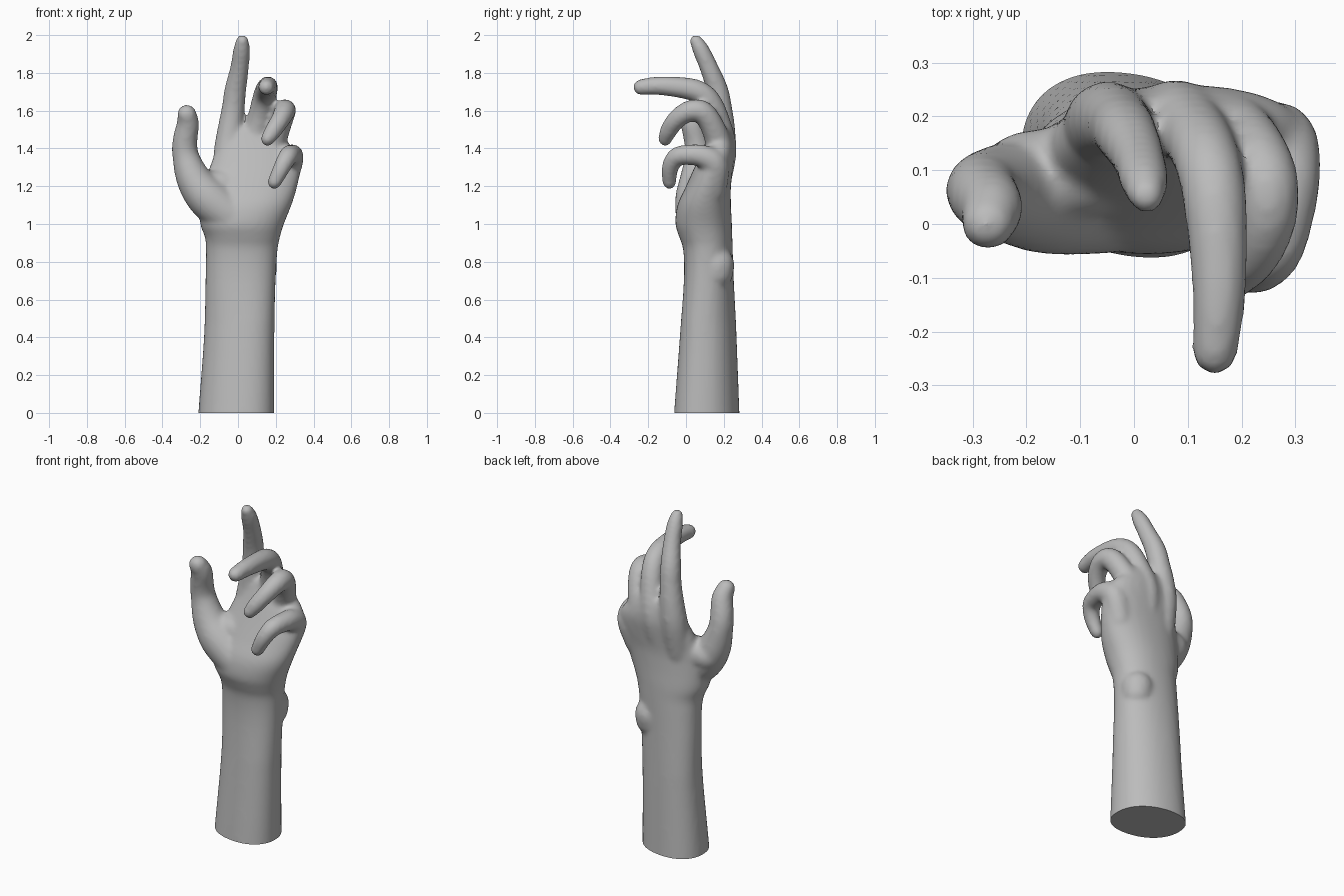
import bpy, bmesh, math
from mathutils import Vector

if "Cube" in bpy.data.objects:
    bpy.data.objects.remove(bpy.data.objects["Cube"])


def spline(points, steps):
    """Catmull-Rom samples through tuples of any length."""
    p = [points[0]] + points + [points[-1]]
    out = []
    for i in range(1, len(p) - 2):
        for s in range(steps):
            t = s / steps
            out.append([0.5 * (2 * b + (c - a) * t + (2 * a - 5 * b + 4 * c - d) * t * t
                               + (3 * b - a - 3 * c + d) * t ** 3)
                        for a, b, c, d in zip(*p[i - 1:i + 3])])
    out.append(list(points[-1]))
    return out


def skin_loops(bm, loops):
    """Closed surface through equal rings of points."""
    rings = [[bm.verts.new(co) for co in loop] for loop in loops]
    n = len(rings[0])
    for lo, hi in zip(rings, rings[1:]):
        for i in range(n):
            j = (i + 1) % n
            bm.faces.new((lo[i], lo[j], hi[j], hi[i]))
    bm.faces.new(rings[0][::-1])
    bm.faces.new(rings[-1])


def loft(bm, sections, sides=48, power=2.2):
    """Rounded cross-sections (z, x0, x1, y0, y1), slightly twisted along the forearm."""
    loops = []
    for z, x0, x1, y0, y1 in spline(sections, 4):
        shear = -0.13 * min(1, max(0, (1.0 - z) / 0.5))
        loop = []
        for i in range(sides):
            a = 2 * math.pi * i / sides
            c, s = (math.copysign(abs(v) ** (2 / power), v) for v in (math.cos(a), math.sin(a)))
            dx = (x1 - x0) * c / 2
            loop.append(((x0 + x1) / 2 + dx, (y0 + y1 + (y1 - y0) * s) / 2 + shear * dx, z))
        loops.append(loop)
    skin_loops(bm, loops)


def tube(bm, path, sides=20):
    """Round-ended tube along (x, y, z, radius) points."""
    pts = spline(path, 4)
    mid = [(Vector(p[:3]), p[3]) for p in pts]
    start = (mid[0][0] - mid[1][0]).normalized()
    end = (mid[-1][0] - mid[-2][0]).normalized()

    def cap(center, radius, way):
        angles = [math.radians(a) for a in (20, 40, 60, 75, 86)]
        return [(center + way * radius * math.sin(a), radius * math.cos(a)) for a in angles]

    line = cap(*mid[0], start)[::-1] + mid + cap(*mid[-1], end)
    tangent = -start
    side = tangent.orthogonal().normalized()
    loops = []
    for i, (center, radius) in enumerate(line):
        a, b = line[max(i - 1, 0)][0], line[min(i + 1, len(line) - 1)][0]
        new = (b - a).normalized()
        side = (tangent.rotation_difference(new) @ side).normalized()
        tangent = new
        up = tangent.cross(side)
        loops.append([center + radius * (side * math.cos(t) + up * math.sin(t))
                      for t in (2 * math.pi * k / sides for k in range(sides))])
    skin_loops(bm, loops)


bm = bmesh.new()

# forearm, wrist and palm
loft(bm, [(-0.08, -0.21, 0.192, -0.062, 0.285), (0, -0.21, 0.192, -0.06, 0.28),
          (0.4, -0.18, 0.192, -0.03, 0.265), (0.7, -0.172, 0.199, -0.01, 0.252),
          (0.86, -0.169, 0.209, -0.014, 0.247), (0.93, -0.175, 0.222, -0.035, 0.245),
          (1.0, -0.2, 0.243, -0.056, 0.243), (1.1, -0.2, 0.283, -0.045, 0.238),
          (1.2, -0.18, 0.314, 0.0, 0.238), (1.3, -0.15, 0.33, 0.045, 0.25),
          (1.38, -0.12, 0.307, 0.08, 0.258), (1.45, -0.09, 0.25, 0.11, 0.252),
          (1.51, -0.06, 0.2, 0.135, 0.235)])

# wrist bone
tube(bm, [(0.115, 0.162, 0.745, 0.09), (0.115, 0.164, 0.785, 0.093)])

# thumb with its fleshy base
tube(bm, [(-0.05, 0.057, 1.05, 0.113), (-0.16, 0.055, 1.14, 0.112),
          (-0.235, 0.06, 1.24, 0.093), (-0.277, 0.065, 1.36, 0.071),
          (-0.281, 0.055, 1.44, 0.066), (-0.265, 0.03, 1.53, 0.06),
          (-0.271, 0.002, 1.582, 0.051)])
tube(bm, [(-0.08, 0.1, 1.2, 0.09), (-0.2, 0.085, 1.19, 0.088)])

# index finger
tube(bm, [(-0.06, 0.15, 1.2, 0.08), (-0.053, 0.187, 1.38, 0.076),
          (-0.04, 0.192, 1.5, 0.069), (-0.026, 0.184, 1.61, 0.061),
          (-0.014, 0.166, 1.71, 0.058), (0.007, 0.125, 1.82, 0.05),
          (0.019, 0.08, 1.92, 0.045), (0.023, 0.054, 1.968, 0.035)])

# middle finger
tube(bm, [(0.06, 0.15, 1.2, 0.08), (0.077, 0.193, 1.39, 0.076),
          (0.11, 0.17, 1.54, 0.065), (0.135, 0.12, 1.655, 0.062),
          (0.15, 0.045, 1.708, 0.06), (0.158, -0.08, 1.728, 0.053),
          (0.156, -0.17, 1.731, 0.048), (0.15, -0.237, 1.724, 0.043)])

# ring finger
tube(bm, [(0.16, 0.15, 1.2, 0.08), (0.172, 0.178, 1.38, 0.073),
          (0.215, 0.143, 1.51, 0.064), (0.243, 0.085, 1.592, 0.062),
          (0.247, 0.015, 1.596, 0.057), (0.225, -0.05, 1.553, 0.051),
          (0.185, -0.093, 1.492, 0.046), (0.157, -0.11, 1.45, 0.038)])

# little finger
tube(bm, [(0.22, 0.14, 1.18, 0.075), (0.268, 0.155, 1.31, 0.072),
          (0.287, 0.095, 1.357, 0.061), (0.281, 0.02, 1.366, 0.055),
          (0.263, -0.05, 1.355, 0.051), (0.23, -0.085, 1.295, 0.045),
          (0.193, -0.088, 1.222, 0.038)])

bmesh.ops.recalc_face_normals(bm, faces=bm.faces)
mesh = bpy.data.meshes.new("hand")
bm.to_mesh(mesh)
bm.free()
hand = bpy.data.objects.new("hand", mesh)
bpy.context.collection.objects.link(hand)

# fuse the parts into one soft skin
fuse = hand.modifiers.new("fuse", 'REMESH')
fuse.mode = 'VOXEL'
fuse.voxel_size = 0.012
soften = hand.modifiers.new("soften", 'SMOOTH')
soften.factor = 0.5
soften.iterations = 10
skin = bpy.data.meshes.new_from_object(
    hand.evaluated_get(bpy.context.evaluated_depsgraph_get()))
hand.modifiers.clear()
hand.data = skin

# flat cut at the end of the forearm
bm = bmesh.new()
bm.from_mesh(skin)
bmesh.ops.bisect_plane(bm, geom=bm.verts[:] + bm.edges[:] + bm.faces[:],
                       plane_co=Vector((0, 0, 0)), plane_no=Vector((0, 0, 1)),
                       clear_inner=True)
bmesh.ops.holes_fill(bm, edges=[e for e in bm.edges if e.is_boundary], sides=0)
bmesh.ops.recalc_face_normals(bm, faces=bm.faces)
bm.to_mesh(skin)
bm.free()

gray = bpy.data.materials.new("plain gray")
gray.diffuse_color = (0.5, 0.5, 0.5, 1)
gray.use_nodes = True
gray.node_tree.nodes["Principled BSDF"].inputs["Base Color"].default_value = gray.diffuse_color
skin.materials.clear()
skin.materials.append(gray)

bpy.context.view_layer.objects.active = hand
hand.select_set(True)
bpy.ops.object.shade_smooth_by_angle(angle=math.radians(40))
